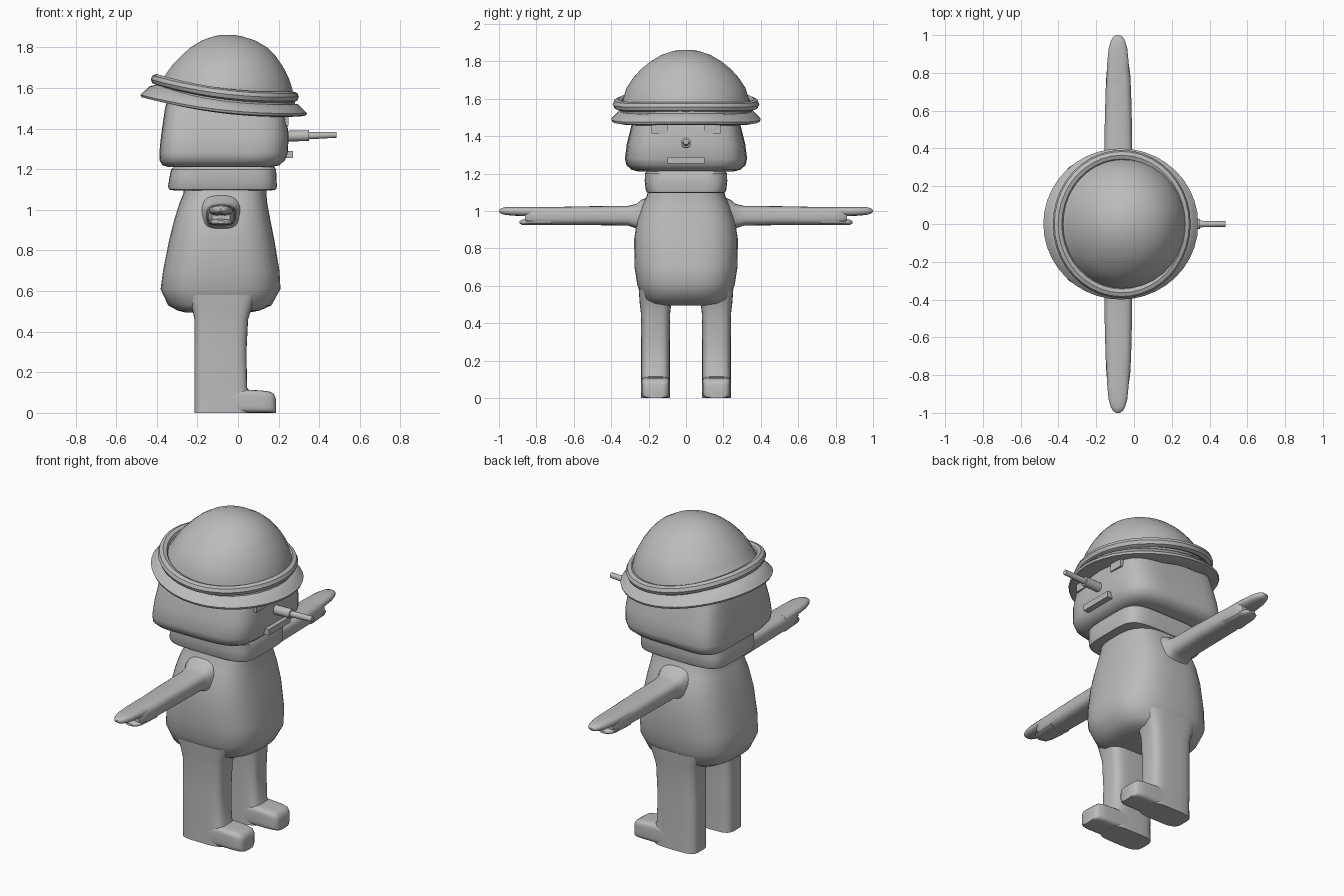
import bpy, bmesh, math

grey = bpy.data.materials.new("plain grey")
grey.diffuse_color = (0.5, 0.5, 0.5, 1)


def finish(bm, name, angle=40):
    bmesh.ops.recalc_face_normals(bm, faces=bm.faces)
    me = bpy.data.meshes.new(name)
    bm.to_mesh(me)
    bm.free()
    for p in me.polygons:
        p.use_smooth = True
    me.set_sharp_from_angle(angle=math.radians(angle))
    me.materials.append(grey)
    ob = bpy.data.objects.new(name, me)
    bpy.context.collection.objects.link(ob)
    return ob


def bridge(bm, loops):
    for a, b in zip(loops, loops[1:]):
        for i in range(len(a)):
            j = (i + 1) % len(a)
            bm.faces.new((a[i], a[j], b[j], b[i]))


def sag(x):
    # helmet rim rises towards the back of the head
    d = x + 0.07
    return -0.13 * d + 0.25 * d * d


def loft(name, axis, rings, power=2.0, n=32, taper=0.0, tilt=None, angle=40):
    """Rounded sections (t, centre a, centre b, radius a, radius b) along an axis."""
    bm, loops = bmesh.new(), []
    for k, (t, ca, cb, ra, rb) in enumerate(rings):
        loop = []
        for i in range(n):
            th = 2 * math.pi * (i + 0.5) / n
            c, s = math.cos(th), math.sin(th)
            a = ca + ra * math.copysign(abs(c) ** (2 / power), c)
            b = cb + rb * math.copysign(abs(s) ** (2 / power), s) * (1 - taper * (1 + c) / 2)
            co = {"z": (a, b, t), "y": (a, t, b), "x": (t, a, b)}[axis]
            if tilt:
                co = (a, b, t + tilt[k] * sag(a))
            loop.append(bm.verts.new(co))
        loops.append(loop)
    bridge(bm, loops)
    bm.faces.new(loops[0])
    bm.faces.new(loops[-1])
    return finish(bm, name, angle)


def rim(name, cx, rx, ry, z, profile, n=40):
    """Closed profile (outward, up) swept round the helmet."""
    bm, loops = bmesh.new(), []
    for i in range(n):
        th = 2 * math.pi * i / n
        c, s = math.cos(th), math.sin(th)
        loops.append([bm.verts.new((cx + (rx + o) * c, (ry + o) * s,
                                    z + u + sag(cx + rx * c))) for o, u in profile])
    bridge(bm, loops + [loops[0]])
    return finish(bm, name)


def box(name, x0, x1, y0, y1, z0, z1):
    bm = bmesh.new()
    bmesh.ops.create_cube(bm, size=1)
    for v in bm.verts:
        v.co = ((x0 + x1) / 2 + v.co.x * (x1 - x0), (y0 + y1) / 2 + v.co.y * (y1 - y0),
                (z0 + z1) / 2 + v.co.z * (z1 - z0))
    return finish(bm, name, 30)


def spans(rows):
    # (z, x min, x max, half width) -> loft rings
    return [(z, (a + b) / 2, 0, (b - a) / 2, w) for z, a, b, w in rows]


# Torso
loft("torso", "z", spans([
    (0.495, -0.26, 0.06, 0.17), (0.505, -0.30, 0.11, 0.205), (0.53, -0.345, 0.165, 0.235),
    (0.61, -0.382, 0.21, 0.262), (0.70, -0.37, 0.205, 0.276), (0.85, -0.34, 0.18, 0.278),
    (0.95, -0.315, 0.16, 0.262), (1.03, -0.29, 0.145, 0.235), (1.08, -0.27, 0.14, 0.21),
    (1.13, -0.27, 0.14, 0.20)]), power=2.9, n=40)

# Collar wrapped round the neck
loft("collar", "z", spans([
    (1.095, -0.31, 0.16, 0.185), (1.10, -0.34, 0.188, 0.21), (1.115, -0.345, 0.192, 0.216),
    (1.16, -0.338, 0.19, 0.221), (1.20, -0.33, 0.188, 0.22), (1.215, -0.31, 0.175, 0.205)]),
    power=5, n=40)

# Head, wider at the back than at the face
loft("head", "z", spans([
    (1.212, -0.345, 0.17, 0.275), (1.22, -0.372, 0.205, 0.31), (1.245, -0.387, 0.232, 0.34),
    (1.28, -0.388, 0.245, 0.349), (1.36, -0.38, 0.25, 0.338), (1.50, -0.36, 0.235, 0.30),
    (1.58, -0.34, 0.21, 0.27)]), power=5, n=48, taper=0.14)

# Helmet dome, band and brim
loft("helmet_dome", "z", spans([
    (1.50, -0.41, 0.285, 0.35), (1.56, -0.395, 0.28, 0.348), (1.61, -0.368, 0.268, 0.335),
    (1.66, -0.348, 0.25, 0.318), (1.71, -0.32, 0.222, 0.285), (1.76, -0.28, 0.185, 0.24),
    (1.80, -0.235, 0.145, 0.19), (1.835, -0.178, 0.085, 0.13), (1.855, -0.12, 0.02, 0.07),
    (1.862, -0.085, -0.02, 0.03)]), n=32, tilt=[1, 1, 0.7, 0.4, 0.2, 0, 0, 0, 0, 0])
tube = [(0.028 * math.cos(k * math.pi / 4), 0.027 * math.sin(k * math.pi / 4)) for k in range(8)]
rim("helmet_band", -0.065, 0.337, 0.364, 1.572, tube)
rim("helmet_brim", -0.07, 0.345, 0.335, 1.50,
    [(-0.03, 0.045), (0.02, 0.035), (0.045, 0.012), (0.065, -0.008), (0.06, -0.02),
     (0.03, -0.025), (-0.03, -0.02)])

# Mouth and cigarette
box("mouth", 0.15, 0.27, -0.10, 0.10, 1.255, 1.29)
loft("cigarette_filter", "x", [(0.20, 0, 1.362, 0.027, 0.027), (0.35, 0, 1.366, 0.027, 0.027)],
     n=16)
loft("cigarette", "x", [(0.34, 0, 1.365, 0.018, 0.018), (0.485, 0, 1.37, 0.015, 0.015)], n=16)

for side, s in (("left", 1), ("right", -1)):
    box(side + "_eye", 0.15, 0.25, min(s * 0.10, s * 0.185), max(s * 0.10, s * 0.185), 1.415, 1.47)

    # Arm with a flared shoulder, ending in a split hand
    loft(side + "_arm", "y", [(s * y, -0.083, z, a, b) for y, z, a, b in (
        (0.18, 0.965, 0.11, 0.12), (0.24, 0.968, 0.095, 0.092), (0.265, 0.972, 0.082, 0.066),
        (0.31, 0.975, 0.075, 0.053), (0.50, 0.975, 0.073, 0.051), (0.70, 0.973, 0.068, 0.049),
        (0.80, 0.973, 0.063, 0.049), (0.84, 0.972, 0.056, 0.044), (0.86, 0.972, 0.045, 0.03))],
        power=3, n=24)
    loft(side + "_fingers", "y", [(s * y, -0.085, z, a, b) for y, z, a, b in (
        (0.72, 0.996, 0.062, 0.026), (0.85, 0.997, 0.058, 0.026), (0.93, 0.999, 0.05, 0.024),
        (0.97, 1.0, 0.038, 0.02), (0.99, 1.0, 0.026, 0.014), (1.0, 1.0, 0.01, 0.005))],
        power=2.5, n=16)
    loft(side + "_thumb", "y", [(s * y, -0.083, 0.94, a, b) for y, a, b in (
        (0.72, 0.064, 0.016), (0.84, 0.055, 0.016), (0.875, 0.042, 0.014), (0.89, 0.02, 0.007))],
        power=2.5, n=16)

    # Leg and foot
    loft(side + "_leg", "z", [(z, (a + b) / 2, s * 0.163, (b - a) / 2, w) for z, a, b, w in (
        (0, -0.215, 0.06, 0.078), (0.09, -0.215, 0.065, 0.077), (0.125, -0.215, 0.045, 0.077),
        (0.30, -0.215, 0.042, 0.077), (0.46, -0.215, 0.05, 0.079), (0.51, -0.225, 0.065, 0.085),
        (0.58, -0.25, 0.09, 0.09))], power=4, n=32)
    loft(side + "_foot", "x", [(x, s * 0.163, h / 2, w, h / 2) for x, w, h in (
        (-0.10, 0.077, 0.11), (0.04, 0.077, 0.115), (0.12, 0.077, 0.11), (0.16, 0.072, 0.104),
        (0.178, 0.062, 0.092), (0.186, 0.045, 0.07))], power=5, n=32)
